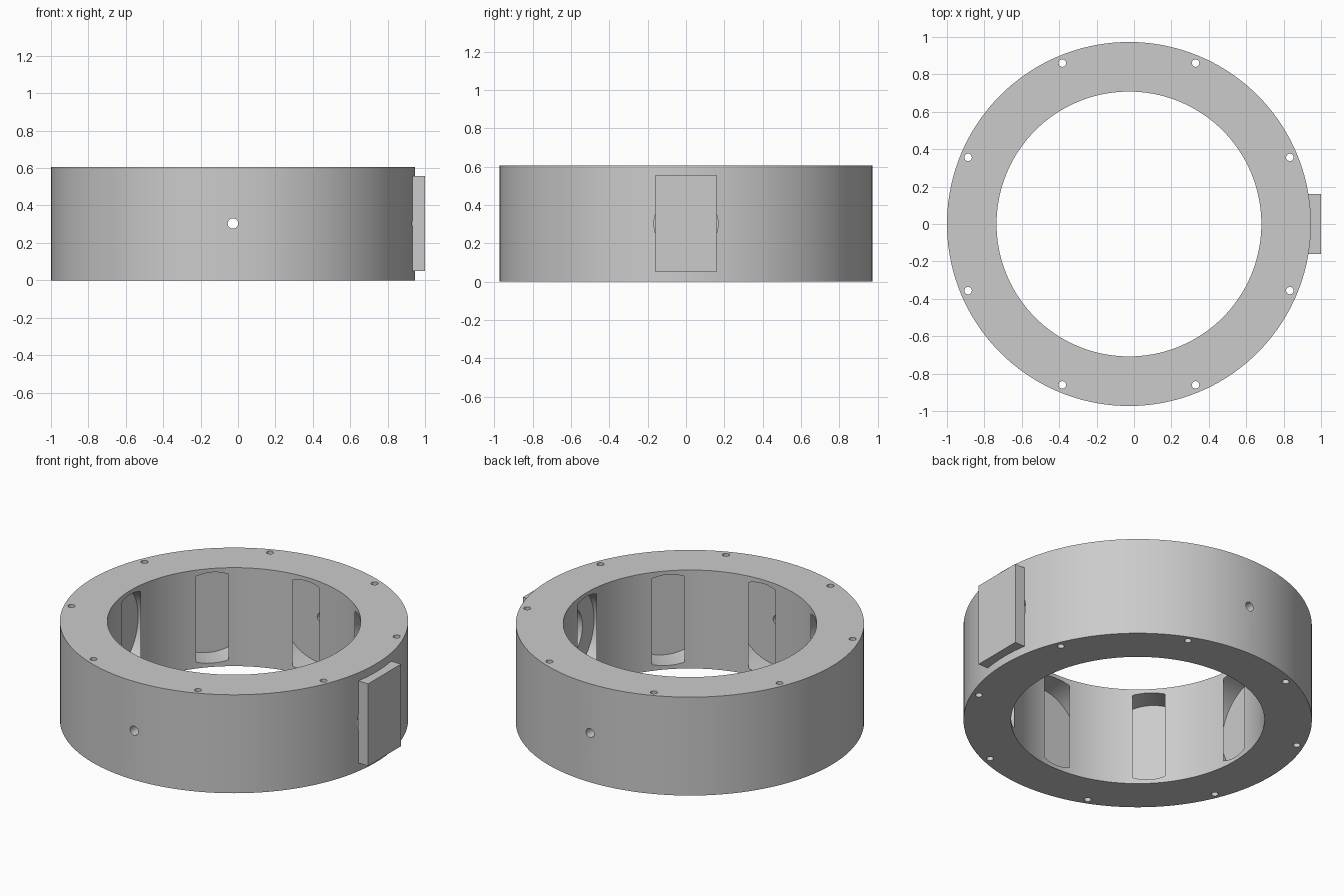
import bpy
import math
from mathutils import Matrix, Vector

if "Cube" in bpy.data.objects:
    bpy.data.objects.remove(bpy.data.objects["Cube"], do_unlink=True)

CENTRE_X = -0.027
HEIGHT = 0.607
MID = HEIGHT / 2
OUTER, BORE = 0.973, 0.708

grey = bpy.data.materials.new("plain grey")
grey.use_nodes = True
colour = (0.6, 0.6, 0.6, 1)
grey.diffuse_color = colour
grey.node_tree.nodes["Principled BSDF"].inputs["Base Color"].default_value = colour


def cylinder(name, radius, start, end, sides):
    """Cylinder between two points."""
    start, end = Vector(start), Vector(end)
    axis = end - start
    bpy.ops.mesh.primitive_cylinder_add(vertices=sides, radius=radius, depth=axis.length)
    obj = bpy.context.object
    obj.name = name
    turn = axis.to_track_quat('Z', 'Y').to_matrix().to_4x4()
    obj.data.transform(Matrix.Translation((start + end) / 2) @ turn)
    obj.data.materials.append(grey)
    return obj


def cut(target, cutter):
    """Subtract a cutter and discard it."""
    mod = target.modifiers.new("cut", 'BOOLEAN')
    mod.operation = 'DIFFERENCE'
    mod.solver = 'EXACT'
    mod.object = cutter
    bpy.context.view_layer.objects.active = target
    bpy.ops.object.modifier_apply(modifier=mod.name)
    bpy.data.objects.remove(cutter, do_unlink=True)


def radial_cut(target, angle, radius, inner, outer, sides):
    """Bore a round recess along a spoke of the ring."""
    spoke = Vector((math.cos(angle), math.sin(angle), 0))
    mid = Vector((CENTRE_X, 0, MID))
    cut(target, cylinder("cutter", radius, mid + spoke * inner, mid + spoke * outer, sides))


def upright_cut(target, x, y, radius, sides):
    cut(target, cylinder("cutter", radius, (x, y, -0.1), (x, y, HEIGHT + 0.1), sides))


# Ring body
ring = cylinder("ring_body", OUTER, (CENTRE_X, 0, 0), (CENTRE_X, 0, HEIGHT), 144)
upright_cut(ring, CENTRE_X, 0, BORE, 144)

# Disc pockets breaking through the bore, and rim screw holes between them
for i in range(8):
    angle = i * math.pi / 4
    radial_cut(ring, angle, 0.28, 0.702, 0.85, 64)
    bolt = angle + math.pi / 8
    upright_cut(ring, CENTRE_X + 0.931 * math.cos(bolt), 0.931 * math.sin(bolt), 0.02, 20)

# Small side holes front and back, wide opening behind the cover plate
for side in (-1, 1):
    radial_cut(ring, side * math.pi / 2, 0.028, 0.8, 1.1, 24)
radial_cut(ring, 0, 0.167, 0.8, 1.1, 48)

bpy.ops.object.select_all(action='DESELECT')
ring.select_set(True)
bpy.context.view_layer.objects.active = ring
bpy.ops.object.shade_smooth_by_angle(angle=math.radians(30))

# Cover plate
bpy.ops.mesh.primitive_cube_add(size=1)
plate = bpy.context.object
plate.name = "cover_plate"
plate.data.transform(Matrix.Translation((0.966, 0, MID)) @ Matrix.Diagonal((0.068, 0.32, 0.506, 1)))
plate.data.materials.append(grey)
